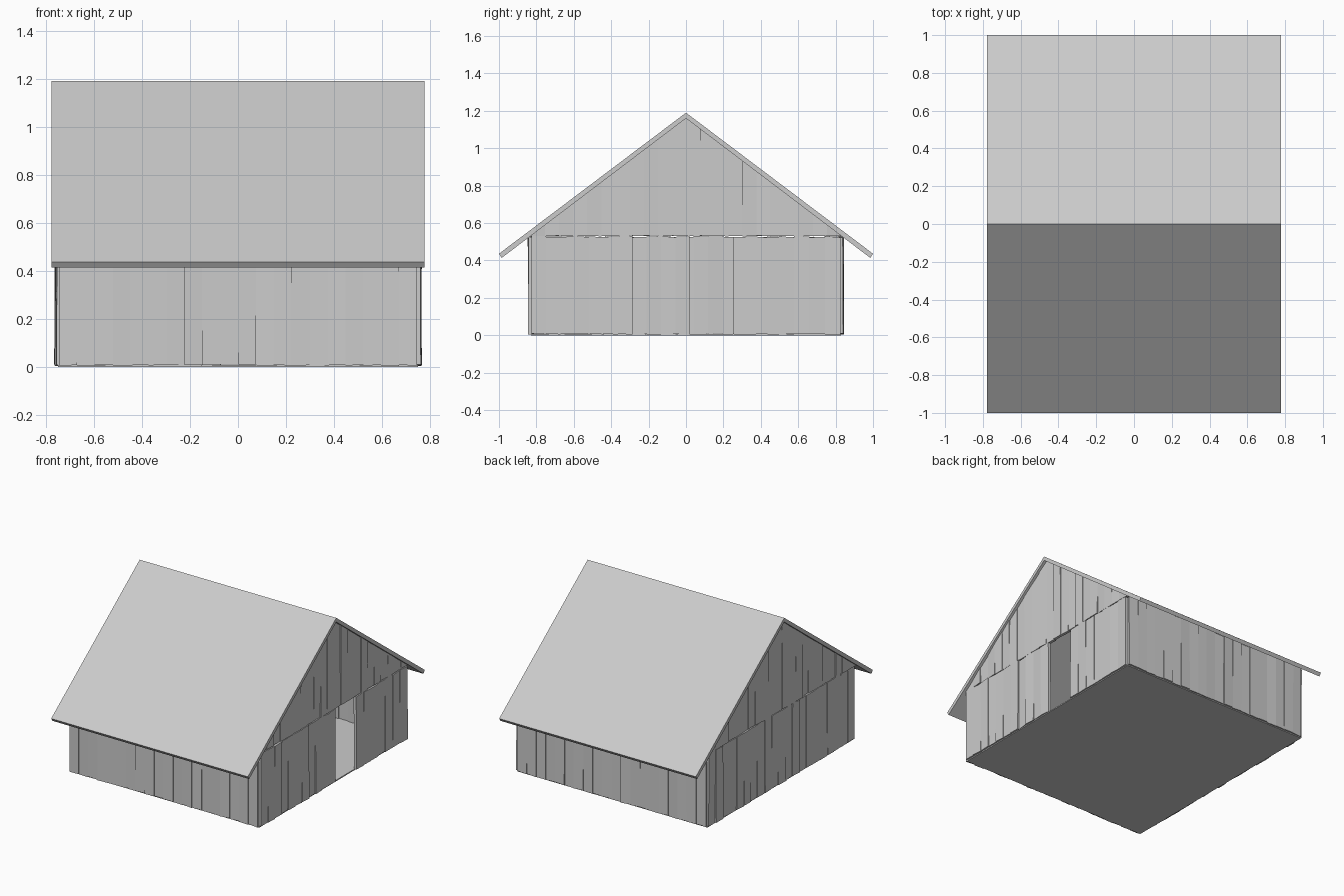
import bpy, bmesh, math, random
from mathutils import Matrix, Vector

random.seed(7)
cube = bpy.data.objects.get("Cube")
if cube:
    bpy.data.objects.remove(cube, do_unlink=True)

grey = bpy.data.materials.new("weathered grey")
grey.use_nodes = True
colour = (0.6, 0.6, 0.6, 1)
grey.diffuse_color = colour
grey.node_tree.nodes["Principled BSDF"].inputs["Base Color"].default_value = colour

HALF_X, HALF_Y = 0.76, 0.84      # outer faces of the walls
WALL_TOP, RIDGE, SLOPE = 0.527, 1.16, 0.755
BOARD = 0.02                     # board thickness


def finish(name, bm, matrix=Matrix()):
    bmesh.ops.recalc_face_normals(bm, faces=bm.faces)
    mesh = bpy.data.meshes.new(name)
    bm.to_mesh(mesh)
    bm.free()
    mesh.materials.append(grey)
    obj = bpy.data.objects.new(name, mesh)
    obj.matrix_world = matrix
    bpy.context.collection.objects.link(obj)
    return obj


def prism(bm, ring, offset):
    """Closed solid from a ring of points swept along an offset."""
    a = [bm.verts.new(p) for p in ring]
    b = [bm.verts.new(Vector(p) + Vector(offset)) for p in ring]
    bm.faces.new(a)
    bm.faces.new(b)
    for i in range(len(a)):
        j = (i + 1) % len(a)
        bm.faces.new((a[i], a[j], b[j], b[i]))


def jitter(size):
    return random.uniform(-size, size)


def boards(bm, start, end, count, bottom, top, low=0.003):
    """Row of uneven upright boards along local x, outer side at local -y."""
    step = (end - start) / count
    for i in range(count):
        u0, u1 = start + i * step, start + (i + 1) * step
        out, twist, lean = jitter(0.004), jitter(0.0025), jitter(0.002)
        ring = [(u0, out - twist - lean, bottom + jitter(low)),
                (u1, out + twist - lean, bottom + jitter(low)),
                (u1, out + twist + lean, top(u1)),
                (u0, out - twist + lean, top(u0))]
        prism(bm, ring, (0, BOARD, 0))


def level(u):
    return WALL_TOP + jitter(0.004)


def rafter(u):
    return RIDGE - SLOPE * abs(u) + 0.003


def place(x, y, degrees):
    return Matrix.Translation((x, y, 0)) @ Matrix.Rotation(math.radians(degrees), 4, "Z")


# Long walls under the eaves
for name, y, turn in (("front_wall", -HALF_Y, 0), ("back_wall", HALF_Y, 180)):
    bm = bmesh.new()
    boards(bm, -0.745, 0.745, 20, 0.007, level)
    finish(name, bm, place(0, y, turn))

# End walls, one with a doorway, each with a boarded gable above
ends = (("right", HALF_X, 90, ((-0.825, 0.02, 11), (0.25, 0.825, 7))),
        ("left", -HALF_X, -90, ((-0.825, 0.825, 21),)))
for side, x, turn, runs in ends:
    bm = bmesh.new()
    for start, end, count in runs:
        boards(bm, start, end, count, 0.007, level)
    finish(side + "_end_wall", bm, place(x, 0, turn))
    bm = bmesh.new()
    boards(bm, -0.83, 0.83, 22, WALL_TOP + 0.004, rafter, 0.002)
    finish(side + "_gable", bm, place(x, 0, turn))

# Floor slab
bm = bmesh.new()
fx, fy = HALF_X - 0.01, HALF_Y - 0.01
prism(bm, [(-fx, -fy, 0), (fx, -fy, 0), (fx, fy, 0), (-fx, fy, 0)], (0, 0, 0.008))
finish("floor", bm)

# Two roof slabs meeting at the ridge
for name, s in (("front_roof", -1), ("back_roof", 1)):
    bm = bmesh.new()
    ring = [(-0.778, 0, RIDGE), (-0.778, s * 0.985, 0.414),
            (-0.778, s, 0.436), (-0.778, 0, 1.19)]
    prism(bm, ring, (1.556, 0, 0))
    finish(name, bm)
